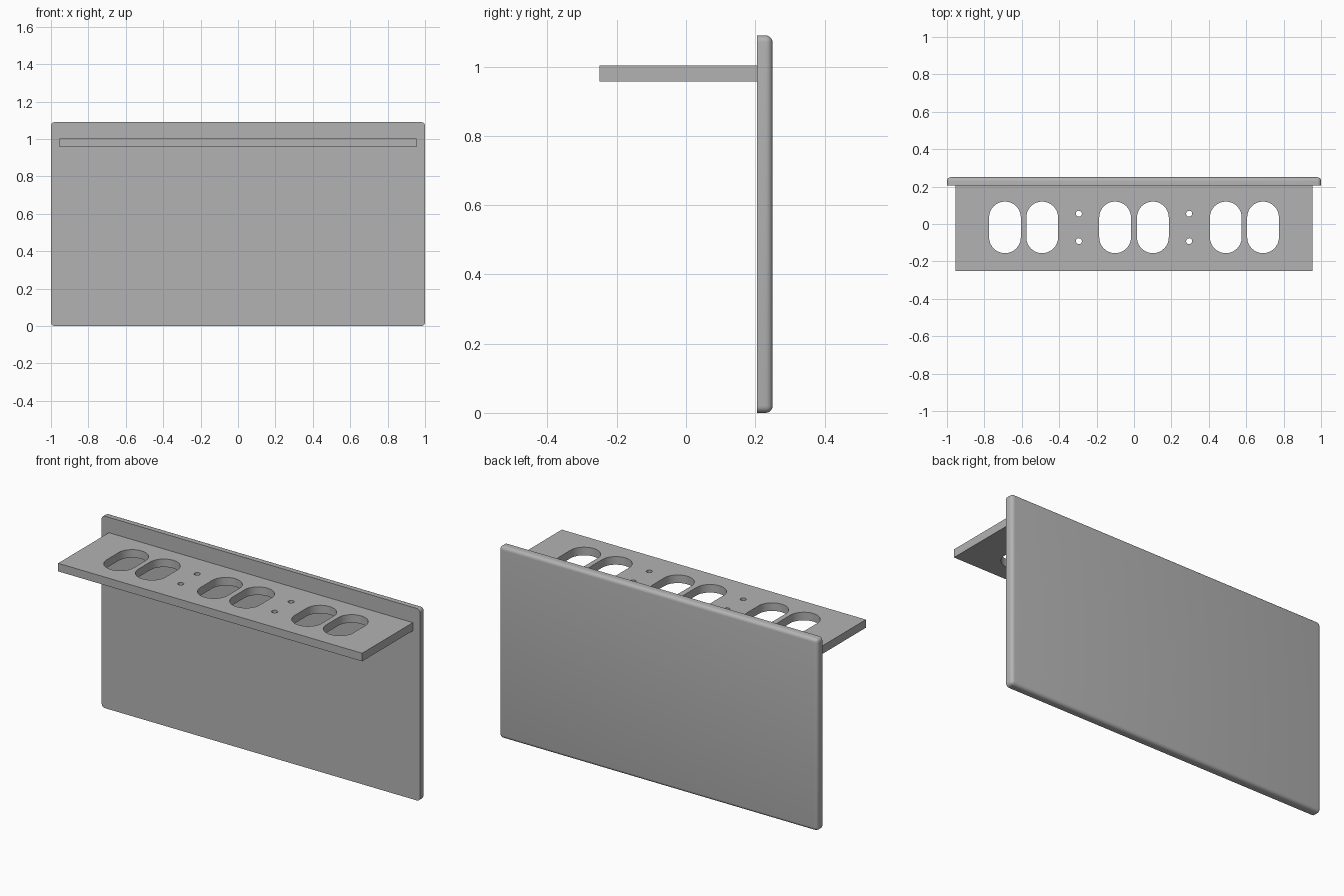
import bpy
import bmesh
from math import pi, cos, sin, radians
from mathutils import Matrix, Vector

if "Cube" in bpy.data.objects:
    bpy.data.objects.remove(bpy.data.objects["Cube"], do_unlink=True)

grey = bpy.data.materials.new("plain grey")
grey.use_nodes = True
colour = (0.45, 0.45, 0.45, 1)
grey.diffuse_color = colour
grey.node_tree.nodes["Principled BSDF"].inputs["Base Color"].default_value = colour


def smooth(obj):
    bpy.ops.object.select_all(action='DESELECT')
    obj.select_set(True)
    bpy.context.view_layer.objects.active = obj
    bpy.ops.object.shade_smooth_by_angle(angle=radians(35))


def slot(x, y, radius, half_straight, steps=16):
    """Outline of an upright rounded slot; a circle when half_straight is 0."""
    points = []
    for side, start in ((1, 0), (-1, pi)):
        for i in range(steps + (half_straight > 0)):
            a = start + pi * i / steps
            points.append((x + radius * cos(a), y + side * half_straight + radius * sin(a)))
    return points


# Back panel: square front edges, rounded corners and rear rim
bm = bmesh.new()
bmesh.ops.create_cube(bm, size=1)
bmesh.ops.transform(bm, verts=bm.verts, matrix=Matrix.Translation((0, 0.2275, 0.545))
                    @ Matrix.Diagonal((2, 0.045, 1.09, 1)))
rim = [e for e in bm.edges if any(v.co.y > 0.24 for v in e.verts)]
bmesh.ops.bevel(bm, geom=rim, offset=0.02, segments=5, profile=0.5, affect='EDGES')
mesh = bpy.data.meshes.new("back_panel")
bm.to_mesh(mesh)
bm.free()
mesh.materials.append(grey)
panel = bpy.data.objects.new("back_panel", mesh)
bpy.context.collection.objects.link(panel)
smooth(panel)

# Shelf outline with paired slots and small screw holes, filled and extruded
outlines = [[(-0.955, -0.25), (0.955, -0.25), (0.955, 0.205), (-0.955, 0.205)]]
for side in (-1, 1):
    for x in (0.101, 0.491, 0.69):
        outlines.append(slot(side * x, -0.018, 0.085, 0.053))
    for y in (0.055, -0.092):
        outlines.append(slot(side * 0.295, y, 0.016, 0))

curve = bpy.data.curves.new("shelf_outline", 'CURVE')
curve.dimensions = '2D'
curve.fill_mode = 'BOTH'
curve.extrude = 0.023
for points in outlines:
    spline = curve.splines.new('POLY')
    spline.points.add(len(points) - 1)
    for p, (x, y) in zip(spline.points, points):
        p.co = (x, y, 0, 1)
    spline.use_cyclic_u = True

# Turn the extruded outline into a clean solid mesh
helper = bpy.data.objects.new("shelf_outline", curve)
bpy.context.collection.objects.link(helper)
bpy.context.view_layer.update()
mesh = bpy.data.meshes.new_from_object(helper.evaluated_get(bpy.context.evaluated_depsgraph_get()))
bpy.data.objects.remove(helper, do_unlink=True)
bm = bmesh.new()
bm.from_mesh(mesh)
bmesh.ops.remove_doubles(bm, verts=bm.verts, dist=0.0001)
bmesh.ops.translate(bm, verts=bm.verts, vec=Vector((0, 0, 0.98)))
bmesh.ops.recalc_face_normals(bm, faces=bm.faces)
bm.to_mesh(mesh)
bm.free()
mesh.name = "shelf"
mesh.materials.clear()
mesh.materials.append(grey)
shelf = bpy.data.objects.new("shelf", mesh)
bpy.context.collection.objects.link(shelf)
smooth(shelf)
